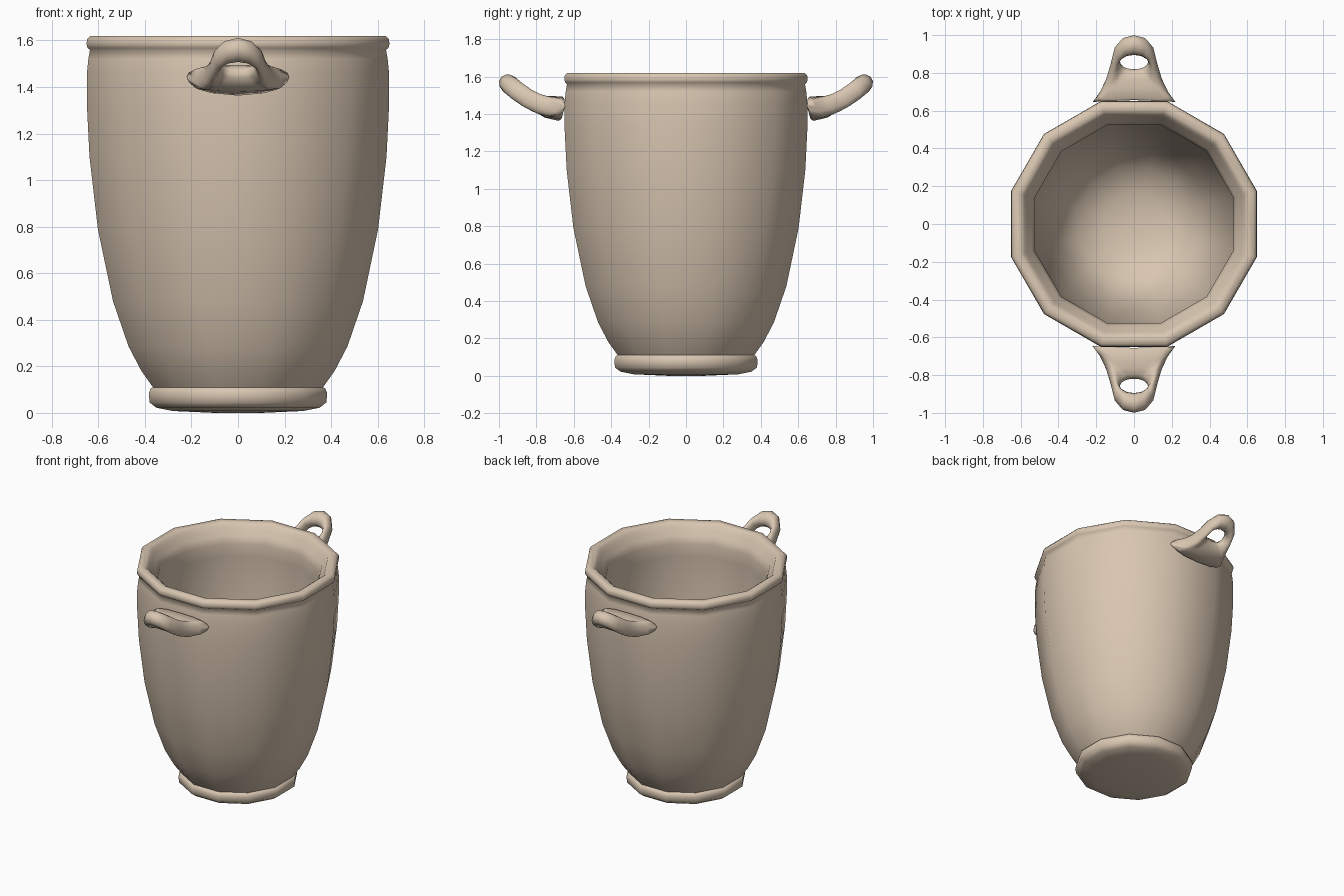
import bpy, bmesh, math
from mathutils import Vector

if "Cube" in bpy.data.objects:
    bpy.data.objects.remove(bpy.data.objects["Cube"], do_unlink=True)

# Single clay colour
clay = bpy.data.materials.new("tan clay")
clay.use_nodes = True
COLOUR = (0.69, 0.565, 0.44, 1)
clay.diffuse_color = COLOUR
clay.node_tree.nodes["Principled BSDF"].inputs["Base Color"].default_value = COLOUR


def make_object(name, rings, close_rings=False):
    """Join equal rings of points with quads; cap the ends or close the loop."""
    bm = bmesh.new()
    loops = [[bm.verts.new(p) for p in ring] for ring in rings]
    n = len(loops[0])
    pairs = list(zip(loops, loops[1:]))
    if close_rings:
        pairs.append((loops[-1], loops[0]))
    else:
        bm.faces.new(loops[0])
        bm.faces.new(loops[-1])
    for a, b in pairs:
        for i in range(n):
            j = (i + 1) % n
            bm.faces.new((a[i], a[j], b[j], b[i]))
    bmesh.ops.recalc_face_normals(bm, faces=bm.faces[:])
    mesh = bpy.data.meshes.new(name)
    bm.to_mesh(mesh)
    bm.free()
    mesh.materials.append(clay)
    obj = bpy.data.objects.new(name, mesh)
    bpy.context.collection.objects.link(obj)
    bpy.ops.object.select_all(action="DESELECT")
    obj.select_set(True)
    bpy.context.view_layer.objects.active = obj
    bpy.ops.object.shade_smooth_by_angle(angle=math.radians(85))
    return obj


# Twelve-sided vessel: foot, wall, rolled rim, then hollow interior
SIDES = 12
profile = [
    (.1, 0), (.28, .008), (.35, .022), (.38, .045), (.383, .085),
    (.375, .105), (.365, .11), (.415, .18), (.47, .285), (.537, .48),
    (.602, .79), (.638, 1.1), (.649, 1.32), (.649, 1.46), (.643, 1.52),
    (.636, 1.56), (.646, 1.567), (.651, 1.585), (.648, 1.605), (.635, 1.62),
    (.6, 1.62), (.58, 1.605), (.568, 1.575), (.54, 1.545), (.525, 1.49),
    (.529, 1.4), (.534, 1.25), (.518, .9), (.465, .55), (.395, .32),
    (.3, .18), (.16, .125), (.04, .115)]


def ring(apothem, z):
    r = apothem / math.cos(math.pi / SIDES)
    angles = [math.tau * (i + .5) / SIDES for i in range(SIDES)]
    return [(r * math.cos(a), r * math.sin(a), z) for a in angles]


make_object("pot_body", [ring(r, z) for r, z in profile])

# Lug handle: outline point, matching hole angle, and squareness of the section
half = [
    (0, .987, 90, 1), (.06, .972, 62, 1), (.105, .92, 32, 1),
    (.125, .84, 0, 1), (.15, .76, -28, 1), (.185, .69, -45, .9),
    (.22, .645, -56, .8), (.18, .649, -65, .4), (.12, .654, -74, .25),
    (0, .66, -90, .25)]
outline = half + [(-x, y, 180 - a, p) for x, y, a, p in half[-2:0:-1]]
SECTION = 12


def power(v, p):
    return math.copysign(abs(v) ** p, v) if abs(v) > 1e-6 else 0


def handle_ring(x, y, angle, p):
    a = math.radians(angle)
    outer = Vector((x, y))
    hole = Vector((.077 * math.cos(a), .862 + .043 * math.sin(a)))
    points = []
    for k in range(SECTION):
        t = math.tau * k / SECTION
        c = math.cos(t)
        square = p if c > 0 else 1
        q = (outer + hole) / 2 + (outer - hole) / 2 * power(c, square)
        rise = max(q.y - .66, 0)
        root = max(0, 1 - (q.y - .645) / .17)
        normal = Vector((0, -3.2 * rise - .12 * root, 1)).normalized()
        base = Vector((q.x, q.y, 1.428 + 1.6 * rise * rise + .3 * root * q.x ** 2))
        # Lens-shaped root: thick in the middle, thin toward its corners
        thick = .05 + root * (.022 - .8 * q.x ** 2)
        points.append(base + normal * thick * power(math.sin(t), square))
    return points


for name, turn in (("back_handle", 0), ("front_handle", math.pi)):
    handle = make_object(name, [handle_ring(*o) for o in outline], True)
    handle.rotation_euler.z = turn
